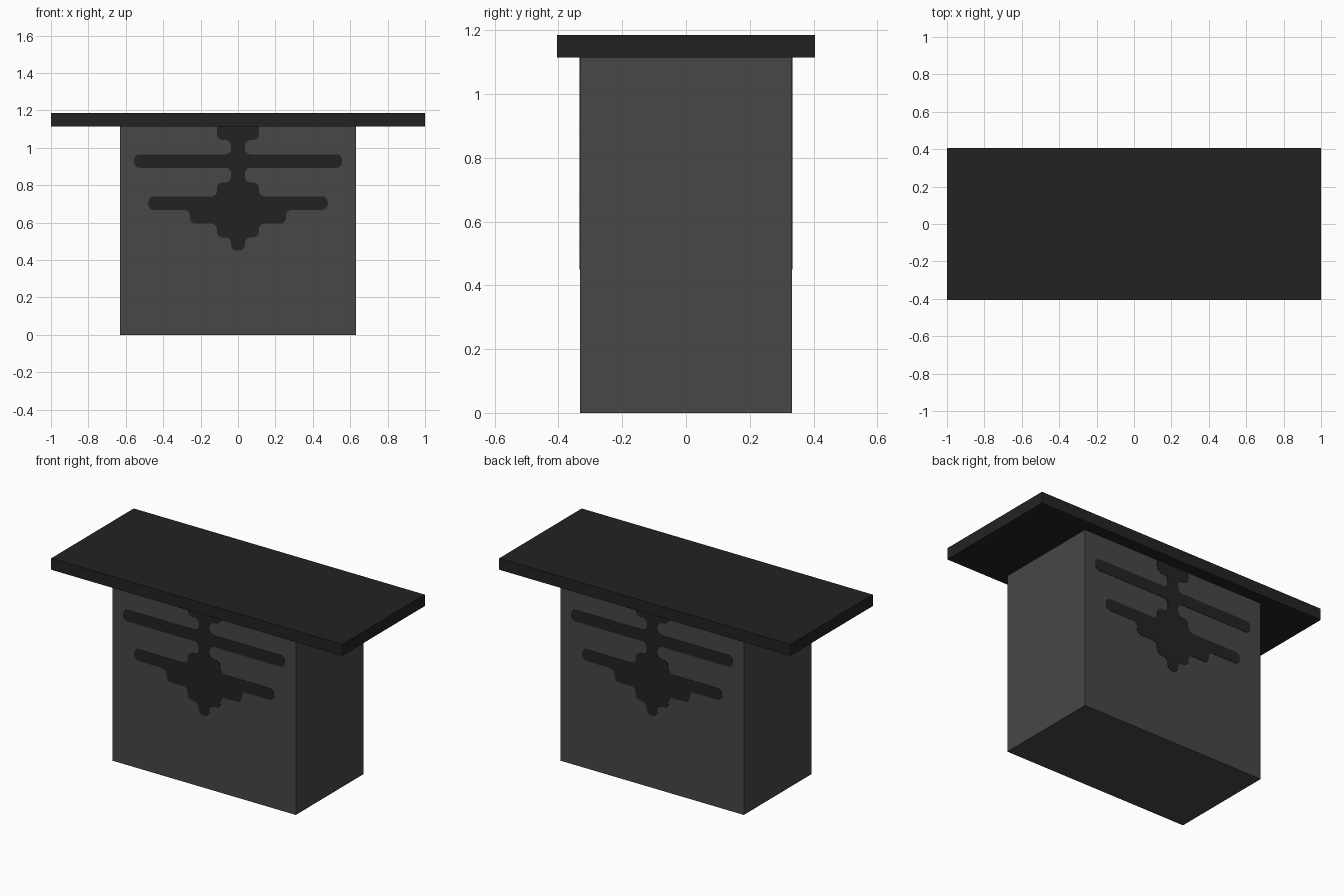
import bpy, bmesh, math
from mathutils import Vector

if "Cube" in bpy.data.objects:
    bpy.data.objects.remove(bpy.data.objects["Cube"])


def material(name, value):
    m = bpy.data.materials.new(name)
    m.diffuse_color = (value, value, value, 1)
    m.use_nodes = True
    m.node_tree.nodes["Principled BSDF"].inputs["Base Color"].default_value = m.diffuse_color
    return m


GREY = material("dark grey", 0.063)
BLACK = material("near black", 0.0165)


def add_object(name, bm, mat):
    bmesh.ops.recalc_face_normals(bm, faces=bm.faces)
    mesh = bpy.data.meshes.new(name)
    bm.to_mesh(mesh)
    bm.free()
    mesh.materials.append(mat)
    obj = bpy.data.objects.new(name, mesh)
    bpy.context.collection.objects.link(obj)
    return obj


def box(name, hx, hy, z0, z1, mat):
    bm = bmesh.new()
    bmesh.ops.create_cube(bm, size=1)
    for v in bm.verts:
        v.co = Vector((v.co.x * 2 * hx, v.co.y * 2 * hy,
                       (z0 + z1) / 2 + v.co.z * (z1 - z0)))
    return add_object(name, bm, mat)


def rounded(points, r, steps=6):
    """Round every right-angled corner except the first and last point."""
    out = [Vector(points[0])]
    for a, b, c in zip(points, points[1:], points[2:]):
        a, b, c = Vector(a), Vector(b), Vector(c)
        u, w = (a - b).normalized(), (c - b).normalized()
        for i in range(steps + 1):
            t = math.pi / 2 * i / steps
            out.append(b + u * r * (1 - math.sin(t)) + w * r * (1 - math.cos(t)))
    return out + [Vector(points[-1])]


# Counter body and overhanging top
BODY_Y, BODY_TOP = 0.332, 1.115
box("counter_body", 0.63, BODY_Y, 0, BODY_TOP, GREY)
box("counter_top", 1.0, 0.405, BODY_TOP, 1.186, BLACK)

# Right half of the stepped ornament: (half width, lower edge) of each tier
TIERS = [(0.112, 1.041), (0.037, 0.965), (0.556, 0.893), (0.037, 0.815),
         (0.112, 0.74), (0.48, 0.668), (0.257, 0.595), (0.112, 0.521),
         (0.037, 0.45)]
corners, z = [], BODY_TOP
for half, low in TIERS:
    corners += [(half, z), (half, low)]
    z = low
half_outline = rounded(corners + [(0, z)], 0.031)
outline = half_outline + [Vector((-p.x, p.y)) for p in reversed(half_outline[:-1])]


def ornament(name, side):
    """Thin plate standing just proud of the front (-1) or back (+1) face."""
    bm = bmesh.new()
    face = bm.faces.new([bm.verts.new((p.x, side * (BODY_Y - 0.002), p.y))
                         for p in outline])
    ext = bmesh.ops.extrude_face_region(bm, geom=[face])
    verts = [g for g in ext["geom"] if isinstance(g, bmesh.types.BMVert)]
    bmesh.ops.translate(bm, verts=verts, vec=(0, side * 0.004, 0))
    if face.is_valid and len(bm.faces) == len(outline) + 1:
        bm.faces.new(face.verts)
    return add_object(name, bm, BLACK)


ornament("front_ornament", -1)
ornament("back_ornament", 1)
